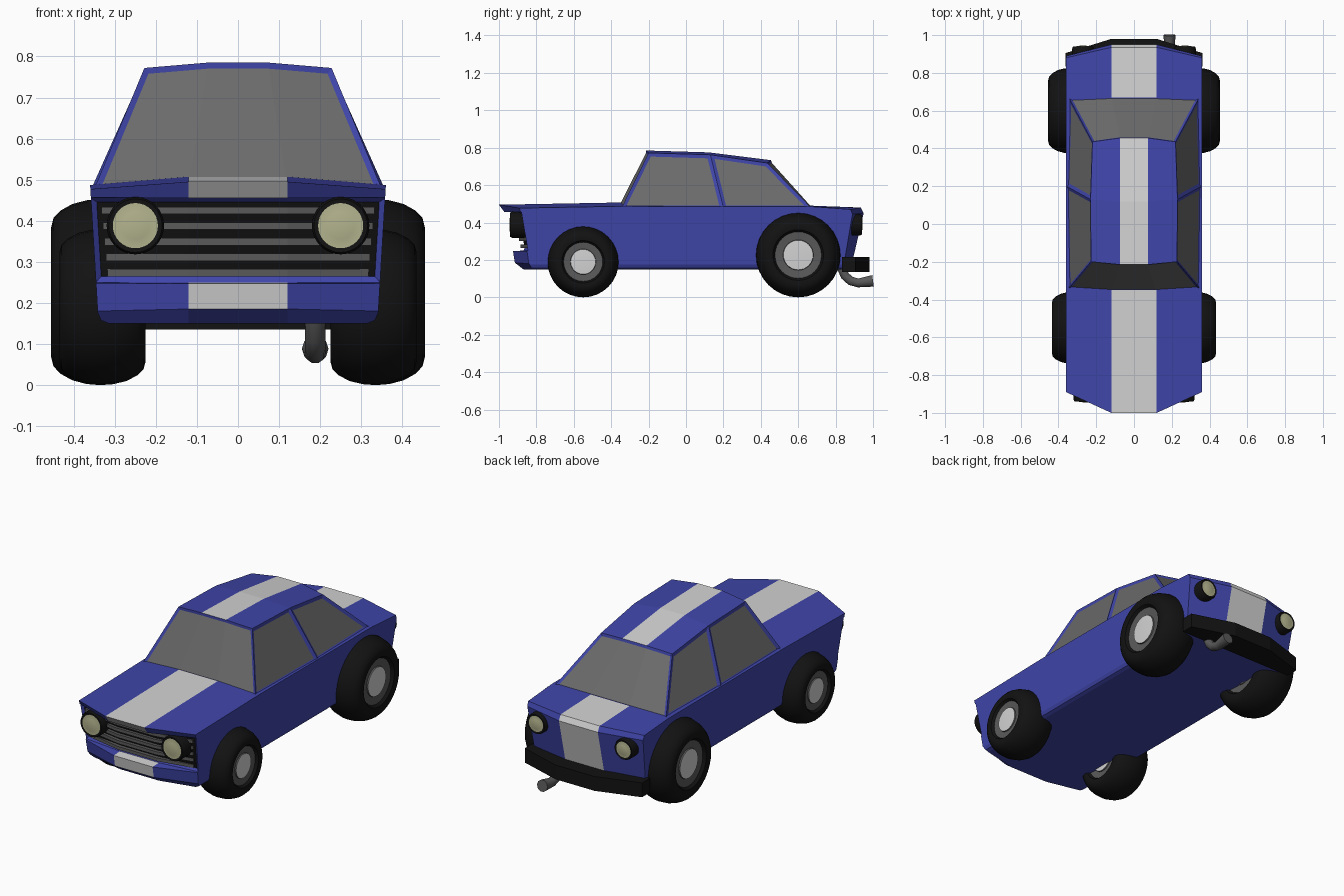
import bpy
import bmesh
import math

if "Cube" in bpy.data.objects:
    bpy.data.objects.remove(bpy.data.objects["Cube"])


def material(name, r, g, b):
    m = bpy.data.materials.new(name)
    m.use_nodes = True
    m.diffuse_color = (r, g, b, 1)
    m.node_tree.nodes["Principled BSDF"].inputs["Base Color"].default_value = (r, g, b, 1)
    return m


blue = material("blue paint", 0.05, 0.06, 0.4)
white = material("white stripe", 0.65, 0.65, 0.65)
glass = material("grey glass", 0.145, 0.145, 0.145)
black = material("black rubber", 0.006, 0.006, 0.006)
steel = material("dark steel", 0.1, 0.1, 0.1)
cream = material("cream lens", 0.45, 0.45, 0.27)


def finish(bm, name, mats, smooth=False):
    mesh = bpy.data.meshes.new(name)
    bm.to_mesh(mesh)
    bm.free()
    for m in mats:
        mesh.materials.append(m)
    ob = bpy.data.objects.new(name, mesh)
    bpy.context.collection.objects.link(ob)
    if smooth:
        bpy.ops.object.select_all(action='DESELECT')
        ob.select_set(True)
        bpy.context.view_layer.objects.active = ob
        bpy.ops.object.shade_smooth_by_angle(angle=math.radians(40))
    return ob


def inset(bm, faces, width, depth, mat):
    bm.normal_update()
    bmesh.ops.inset_region(bm, faces=faces, thickness=width, depth=-depth,
                           use_even_offset=True, use_boundary=True)
    for f in faces:
        f.material_index = mat


def lathe(name, profile, mats, centre, axis, segments=32):
    """Turn (radius, offset, material) points around the x or y axis."""
    bm = bmesh.new()
    rings = []
    for r, t, _ in profile:
        ring = []
        for i in range(segments if r else 1):
            a = 2 * math.pi * i / segments
            u, v = r * math.cos(a), r * math.sin(a)
            co = (t, u, v) if axis == "x" else (u, t, v)
            ring.append(bm.verts.new([c + d for c, d in zip(centre, co)]))
        rings.append(ring)
    for (a, b), point in zip(zip(rings, rings[1:]), profile[1:]):
        for i in range(segments):
            j = (i + 1) % segments
            corners = [a[i % len(a)], a[j % len(a)], b[j % len(b)], b[i % len(b)]]
            f = bm.faces.new(list(dict.fromkeys(corners)))
            f.material_index = point[2]
    bmesh.ops.recalc_face_normals(bm, faces=bm.faces)
    return finish(bm, name, mats, True)


def prism(name, plan, z0, z1, mat):
    bm = bmesh.new()
    low = [bm.verts.new((x, y, z0)) for x, y in plan]
    high = [bm.verts.new((x, y, z1)) for x, y in plan]
    bm.faces.new(low)
    bm.faces.new(high)
    for i in range(len(plan)):
        j = (i + 1) % len(plan)
        bm.faces.new((low[i], low[j], high[j], high[i]))
    bmesh.ops.recalc_face_normals(bm, faces=bm.faces)
    return finish(bm, name, [mat])


# Body: a closed side profile, at the stripe edge and at the flank (y, z, y, z)
BODY = [
    (-1.0, .495, -.89, .477),   # bonnet lip
    (-.97, .455, -.885, .457),
    (-.92, .455, -.88, .455),   # grille top
    (-.87, .25, -.845, .25),    # grille bottom
    (-.925, .247, -.85, .247),  # front apron
    (-.915, .185, -.84, .18),
    (-.87, .15, -.82, .15),
    (.88, .15, .84, .15),       # tail
    (.95, .45, .89, .445),
    (.935, .48, .88, .47),      # boot edge
    (.67, .49, .67, .485),
    (-.35, .507, -.34, .487),   # cowl
]
STRIPED = {0, 3, 4, 7, 8, 9, 11}
bm = bmesh.new()
columns = []
for side, edge in ((-1, True), (-1, False), (1, False), (1, True)):
    col = []
    for yc, zc, ys, zs in BODY:
        y, z, x = (ys, zs, .34 + (zs - .15) * .06) if edge else (yc, zc, .12)
        col.append(bm.verts.new((side * x, y, z)))
    columns.append(col)
grille = []
count = len(BODY)
for c in range(3):
    for i in range(count):
        j = (i + 1) % count
        a, b = columns[c], columns[c + 1]
        f = bm.faces.new((a[i], a[j], b[j], b[i]))
        if c == 1 and i in STRIPED:
            f.material_index = 1
        if i == 2:
            grille.append(f)
bm.faces.new(columns[0])
bm.faces.new(columns[3])
bmesh.ops.recalc_face_normals(bm, faces=bm.faces)
inset(bm, grille, .012, .012, 2)
sills = [e for e in bm.edges if all(v.co.z < .16 and abs(v.co.x) > .3 for v in e.verts)]
bmesh.ops.bevel(bm, geom=sills, offset=.025, segments=2, affect='EDGES', profile=.5)
finish(bm, "body", [blue, white, black])

# Cabin: roof grid over a base ring, with recessed windows
ROOF = [(-.215, .785, -.2, .772, .228),
        (.12, .775, .13, .762, .23),
        (.455, .733, .435, .718, .22)]
BASE = [(-.37, -.345, .35), (None, .2, .357), (.685, .67, .345)]
bm = bmesh.new()
roof, base = [], []
for (yc, zc, ys, zs, w), (byc, bys, bw) in zip(ROOF, BASE):
    roof.append([bm.verts.new(p) for p in
                 ((-w, ys, zs), (-.075, yc, zc), (.075, yc, zc), (w, ys, zs))])
    row = {0: (-bw, bys), 3: (bw, bys)}
    if byc is not None:
        row.update({1: (-.12, byc), 2: (.12, byc)})
    base.append({k: bm.verts.new((x, y, .478)) for k, (x, y) in row.items()})
for r in range(2):
    for c in range(3):
        f = bm.faces.new((roof[r][c], roof[r][c + 1], roof[r + 1][c + 1], roof[r + 1][c]))
        f.material_index = 1 if c == 1 else 0
screens = [[bm.faces.new((base[r][c], base[r][c + 1], roof[r][c + 1], roof[r][c]))
            for c in range(3)] for r in (0, 2)]
doors = [[bm.faces.new((base[r][c], base[r + 1][c], roof[r + 1][c], roof[r][c]))]
         for r in (0, 1) for c in (0, 3)]
first, last = base[0], base[2]
bm.faces.new([first[k] for k in range(4)] + [base[1][3]]
             + [last[k] for k in (3, 2, 1, 0)] + [base[1][0]])
bmesh.ops.recalc_face_normals(bm, faces=bm.faces)
for region in screens:
    inset(bm, region, .013, .007, 2)
for region in doors:
    inset(bm, region, .018, .007, 2)
finish(bm, "cabin", [blue, white, glass])

# Wheels: tyre, steel ring and pale hub on both faces
HALF = [(0, .9, 0), (.35, .86, 0), (.36, .8, 1), (.55, .84, 1), (.6, .97, 2),
        (.7, 1, 2), (.8, .95, 2), (.88, .8, 2), (.95, .55, 2), (.99, .25, 2)]
for label, y, radius, x, half in (("front", -.55, .19, .33, .105),
                                  ("rear", .6, .226, .34, .115)):
    outer = [(r * radius, t * half, m) for r, t, m in HALF]
    # materials belong to the span before each point, so shift them on the way back
    inner = [(r * radius, -t * half, HALF[min(i + 1, len(HALF) - 1)][2])
             for i, (r, t, m) in enumerate(HALF)]
    profile = outer + [(radius, 0, 2)] + inner[::-1]
    for side, word in ((1, "left"), (-1, "right")):
        lathe(f"{label}_{word}_wheel", profile, [white, steel, black],
              (side * x, y, radius), "x")

# Round lamps with black housings
for label, x, y, radius, lens, face in (("head", .25, -.88, .07, .055, -1),
                                        ("tail", .27, .88, .057, .044, 1)):
    profile = [(radius, -.04 * face, 0), (radius, .05 * face, 0),
               (radius * .93, .06 * face, 0), (lens, .058 * face, 0),
               (lens * .6, .063 * face, 1), (0, .065 * face, 1)]
    for side, word in ((1, "left"), (-1, "right")):
        lathe(f"{word}_{label}lamp", profile, [black, cream], (side * x, y, .388), "y")

# Grille bars
for n in range(5):
    z = .425 - n * .038
    lean = (.455 - z) * .2
    yc, ys, w = -.922 + lean, -.882 + lean, .335 - (.45 - z) * .1
    front = [(-w, ys), (-.12, yc), (.12, yc), (w, ys)]
    back = [(x, y + .025) for x, y in reversed(front)]
    prism(f"grille_bar_{n + 1}", front + back, z - .009, z + .009, steel)

# Rear bumper wrapping the tail
prism("rear_bumper", [(-.362, .835), (-.362, .905), (-.12, .98), (.12, .98),
                      (.362, .905), (.362, .835)], .135, .215, black)

# Exhaust pipe with a wider tip
curve = bpy.data.curves.new("exhaust_pipe", 'CURVE')
curve.dimensions = '3D'
curve.bevel_depth = .025
curve.bevel_resolution = 3
curve.use_fill_caps = True
path = [(.83, .16, 1), (.85, .115, 1), (.88, .088, 1), (.92, .077, 1), (1.0, .088, 1.3)]
spline = curve.splines.new('POLY')
spline.points.add(len(path) - 1)
for p, (y, z, r) in zip(spline.points, path):
    p.co = (.188, y, z, 1)
    p.radius = r
curve.materials.append(steel)
bpy.context.collection.objects.link(bpy.data.objects.new("exhaust_pipe", curve))
